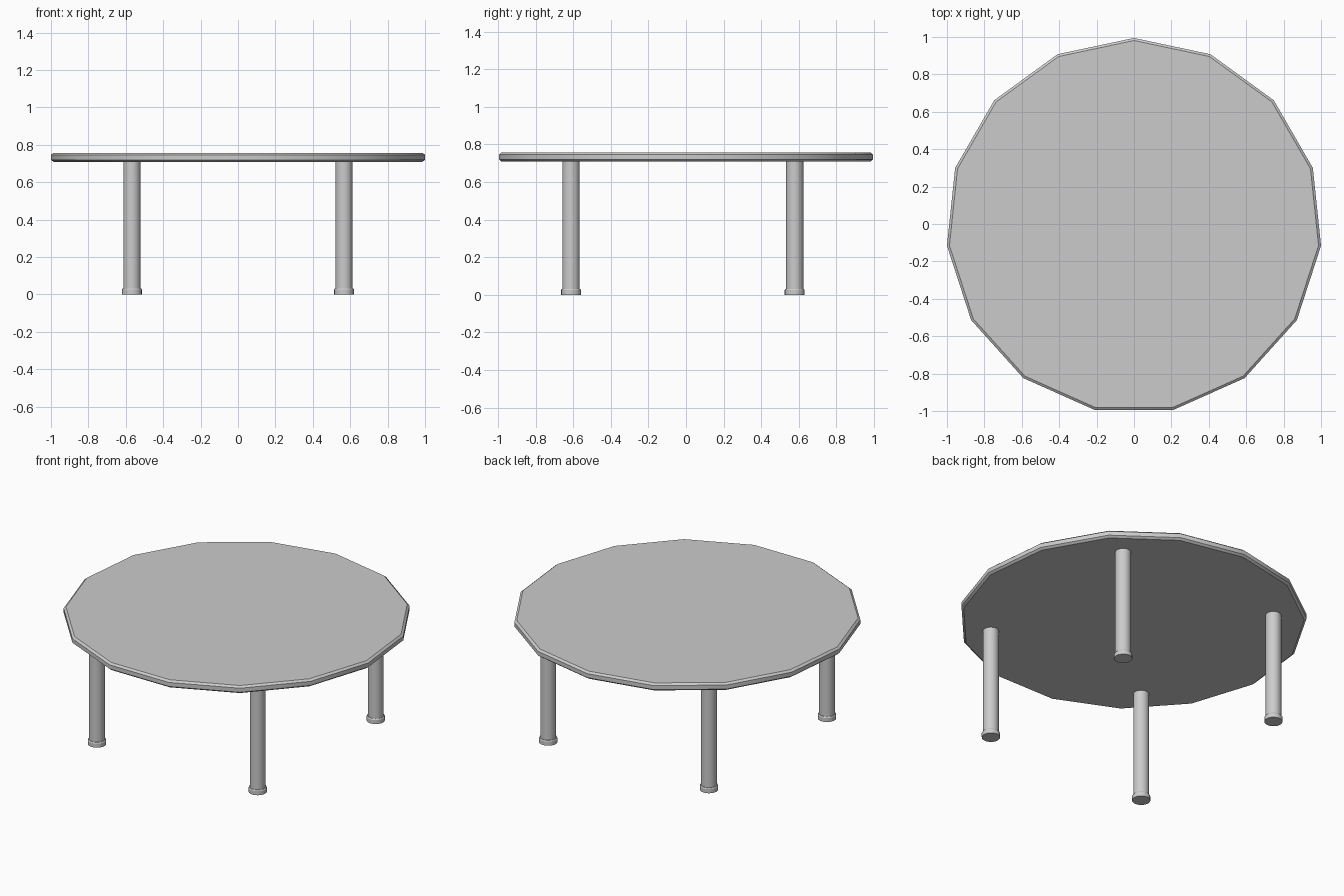
import bpy, bmesh, math

if "Cube" in bpy.data.objects:
    bpy.data.objects.remove(bpy.data.objects["Cube"])

CENTRE_Y = -0.011  # odd-sided top: shift so its bounds are centred


def lathe(name, profile, sides, location):
    """Stack rings of (radius, z), first vertex towards +y, and cap both ends."""
    bm = bmesh.new()
    rings = []
    for r, z in profile:
        ring = []
        for i in range(sides):
            a = math.pi / 2 + 2 * math.pi * i / sides
            ring.append(bm.verts.new((r * math.cos(a), r * math.sin(a), z)))
        rings.append(ring)
    for low, high in zip(rings, rings[1:]):
        for i in range(sides):
            j = (i + 1) % sides
            bm.faces.new((low[i], low[j], high[j], high[i]))
    bm.faces.new(rings[0][::-1])
    bm.faces.new(rings[-1])
    mesh = bpy.data.meshes.new(name)
    bm.to_mesh(mesh)
    bm.free()
    obj = bpy.data.objects.new(name, mesh)
    obj.location = location
    bpy.context.collection.objects.link(obj)
    bpy.ops.object.select_all(action='DESELECT')
    obj.select_set(True)
    bpy.context.view_layer.objects.active = obj
    bpy.ops.object.shade_smooth_by_angle(angle=math.radians(30))
    return obj


# Fifteen-sided top with chamfered rims
lathe("table_top",
      [(0.992, 0.709), (1.0055, 0.72), (1.0055, 0.746), (0.992, 0.757)],
      15, (0, CENTRE_Y, 0))

# Four round legs, each with a slightly wider foot
for y_name, y in (("front", -0.611), ("back", 0.578)):
    for x_name, x in (("left", -0.567), ("right", 0.567)):
        lathe(f"{y_name}_{x_name}_leg", [(0.046, 0.02), (0.046, 0.712)], 20, (x, y, 0))
        lathe(f"{y_name}_{x_name}_foot",
              [(0.053, 0), (0.053, 0.026), (0.049, 0.032)], 20, (x, y, 0))
